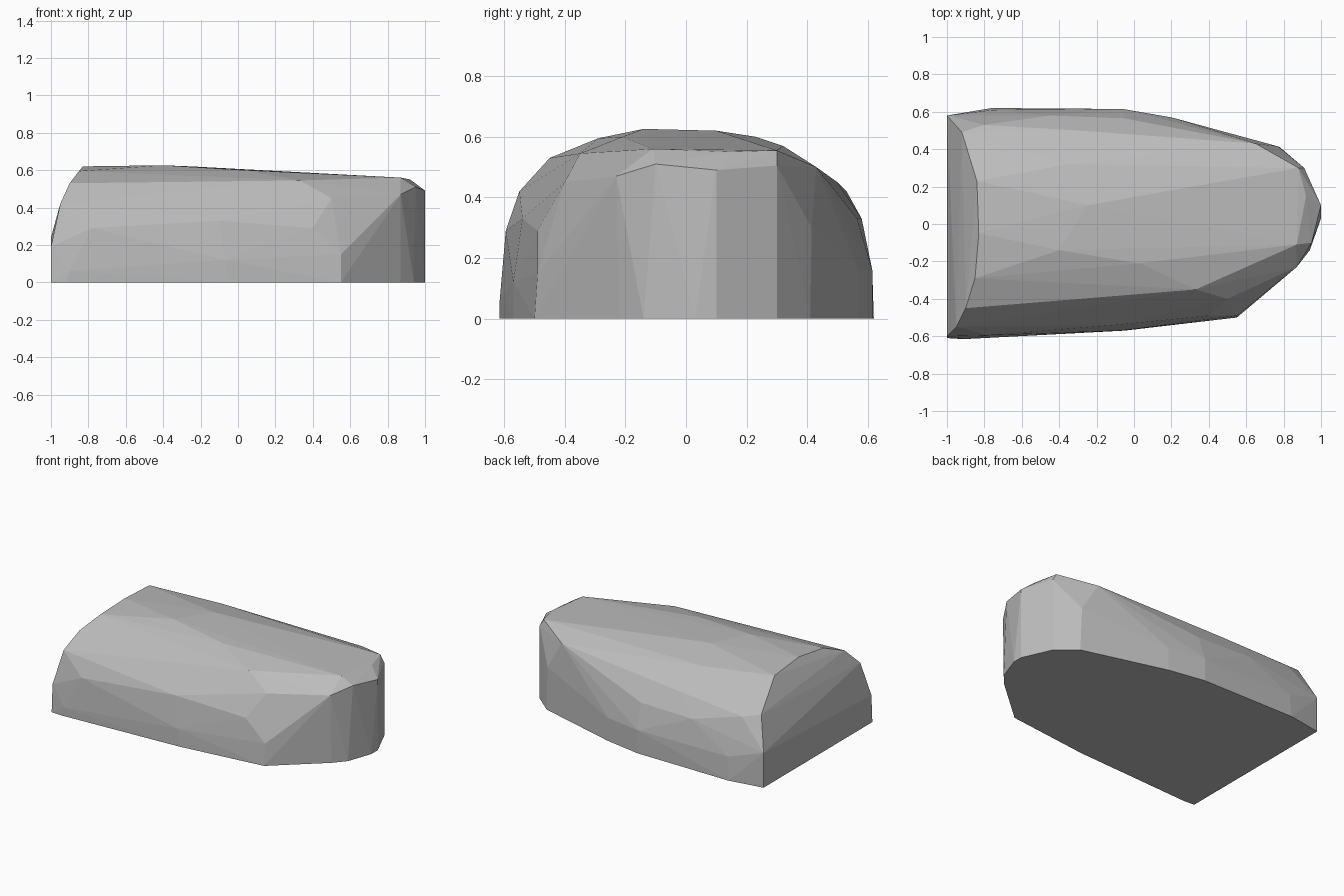
import bpy, bmesh

if "Cube" in bpy.data.objects:
    bpy.data.objects.remove(bpy.data.objects["Cube"])

# Flat footprint of the boulder, as (x, y) at z = 0
base = [(-1, -.61), (-.92, -.615), (-.05, -.57), (.55, -.5), (.87, -.22), (.94, -.14),
        (1, .03), (1, .1), (.91, .3), (.78, .41), (.2, .57), (-.06, .615), (-.76, .62), (-1, .58)]

# Sloping back rim
back_rim = [(-1, -.6, .19), (-.95, -.55, .42), (-.9, -.45, .53), (-.85, -.29, .595),
            (-.83, -.05, .62), (-.84, .23, .6), (-.92, .49, .45), (-1, .58, .24)]
# Blunt nose rim and the crest just behind it
nose_rim = [(.55, -.49, .15), (.87, -.23, .47), (.95, -.1, .51), (1, .1, .49), (.91, .3, .505),
            (.87, -.11, .56), (.92, .15, .55), (.88, .3, .555)]
# Rounded flanks
flank_near = [(-.9, -.615, .06), (-.07, -.57, .12), (-.78, -.595, .29), (-.1, -.54, .33),
              (.4, -.49, .29), (.5, -.4, .45), (.33, -.35, .545)]
flank_far = [(.77, .415, .3), (.65, .43, .5), (.2, .57, .16), (-.06, .615, .16),
             (-.75, .61, .16), (-.45, .58, .33), (-.05, .565, .33), (-.8, .53, .42), (-.3, .5, .45)]
# Top ridge
ridge = [(-.4, -.14, .626), (-.25, .1, .62), (-.35, .32, .57), (.03, -.21, .6)]

# Wrap the points in a faceted convex stone
bm = bmesh.new()
for p in [(x, y, 0) for x, y in base] + back_rim + nose_rim + flank_near + flank_far + ridge:
    bm.verts.new(p)
res = bmesh.ops.convex_hull(bm, input=bm.verts)
bmesh.ops.delete(bm, geom=[v for v in bm.verts if not v.link_faces], context='VERTS')
bmesh.ops.dissolve_limit(bm, angle_limit=.01, verts=bm.verts, edges=bm.edges)
bmesh.ops.recalc_face_normals(bm, faces=bm.faces)

mesh = bpy.data.meshes.new("boulder")
bm.to_mesh(mesh)
bm.free()
stone = bpy.data.materials.new("stone grey")
stone.diffuse_color = (.5, .5, .5, 1)
stone.use_nodes = True
stone.node_tree.nodes["Principled BSDF"].inputs["Base Color"].default_value = stone.diffuse_color
mesh.materials.append(stone)
bpy.context.collection.objects.link(bpy.data.objects.new("boulder", mesh))
